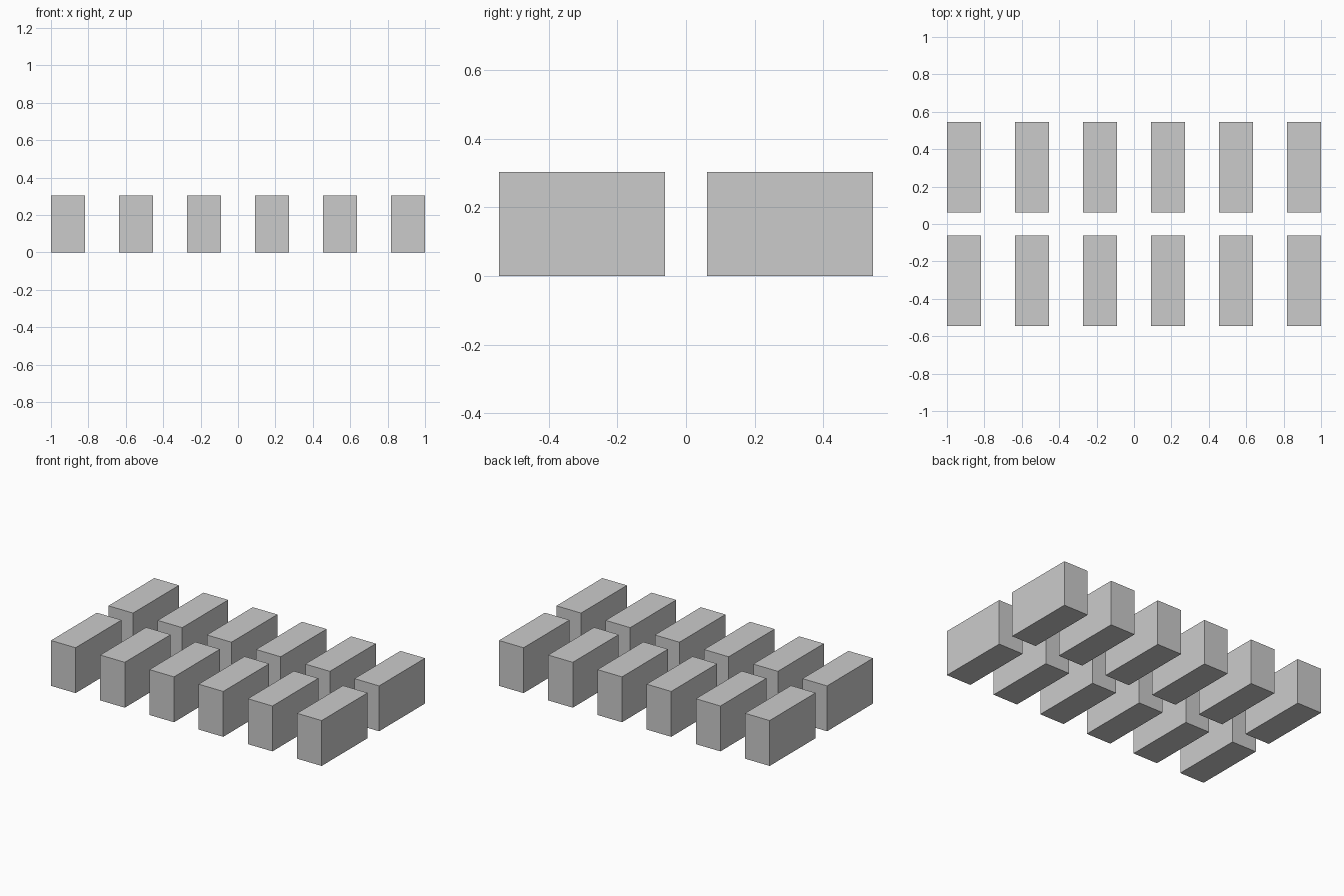
import bpy

if "Cube" in bpy.data.objects:
    bpy.data.objects.remove(bpy.data.objects["Cube"])

# Block dimensions and grid spacing
S = 2 / 3.3
WIDTH, DEPTH, HEIGHT = 0.3 * S, 0.8 * S, 0.5 * S
PITCH_X, PITCH_Y = 0.6 * S, 1.0 * S
COLUMNS, ROWS = 6, 2


def add_block(name, x, y):
    bpy.ops.mesh.primitive_cube_add(size=1, location=(x, y, HEIGHT / 2))
    block = bpy.context.object
    block.name = name
    block.scale = (WIDTH, DEPTH, HEIGHT)
    bpy.ops.object.transform_apply(location=False, rotation=False, scale=True)


# Two rows of six separate blocks
for row in range(ROWS):
    for col in range(COLUMNS):
        add_block(f"block_row{row + 1}_{col + 1}",
                  (col - (COLUMNS - 1) / 2) * PITCH_X,
                  (row - (ROWS - 1) / 2) * PITCH_Y)
